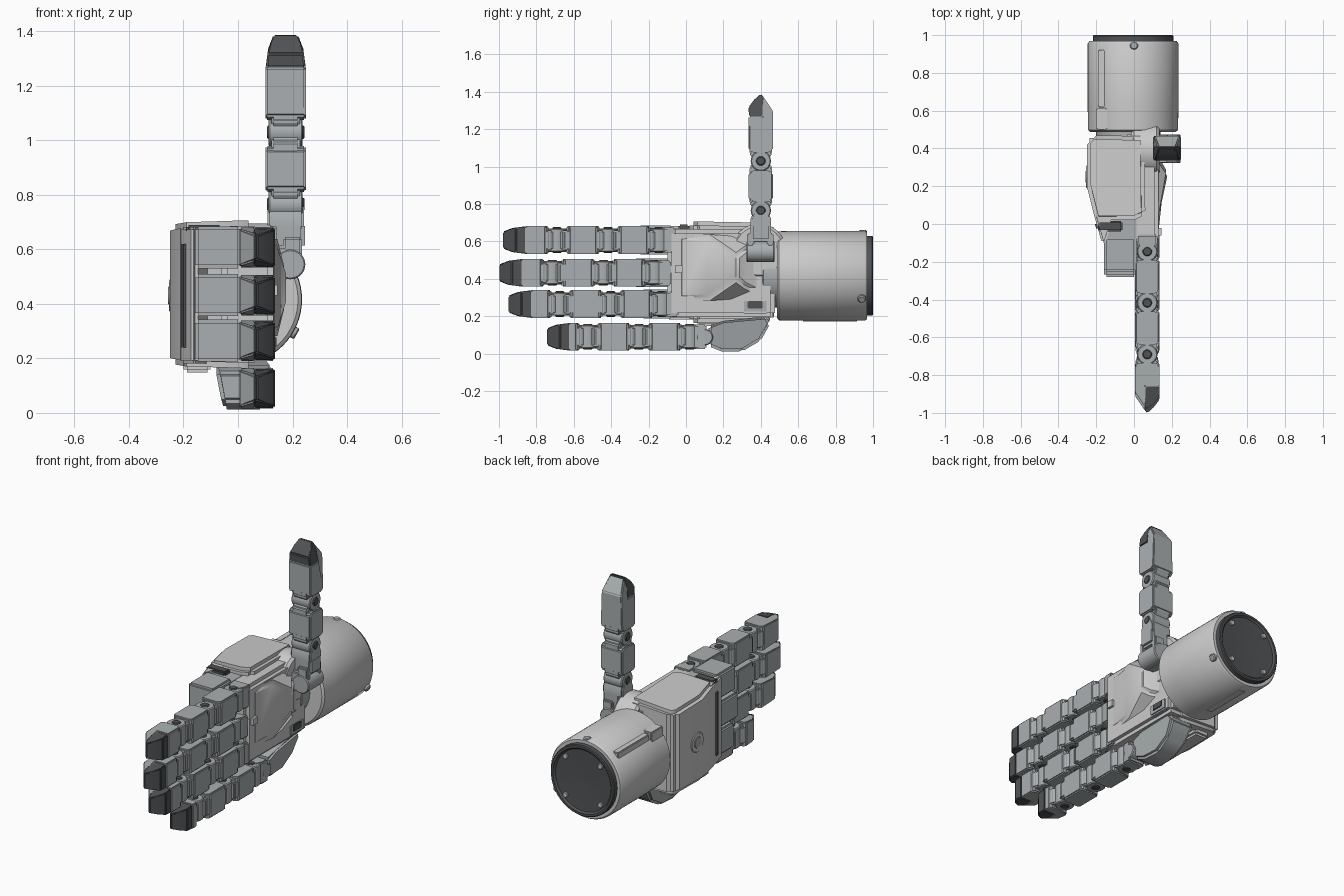
import bpy, bmesh, math
from mathutils import Vector

if "Cube" in bpy.data.objects:
    bpy.data.objects.remove(bpy.data.objects["Cube"])

X, Y, Z = Vector((1, 0, 0)), Vector((0, 1, 0)), Vector((0, 0, 1))


def material(name, c):
    m = bpy.data.materials.new(name)
    m.diffuse_color = (*c, 1)
    m.use_nodes = True
    m.node_tree.nodes["Principled BSDF"].inputs["Base Color"].default_value = m.diffuse_color
    return m


SHELL = material("shell_grey", (0.60, 0.60, 0.60))
JOINT = material("joint_grey", (0.40, 0.43, 0.44))
DARK = material("dark_rubber", (0.08, 0.085, 0.09))


def finish(name, bm, mat, bevel=0.0, seg=2):
    bmesh.ops.recalc_face_normals(bm, faces=bm.faces)
    if bevel:
        sharp = [e for e in bm.edges if e.calc_face_angle(0) > 0.5]
        bmesh.ops.bevel(bm, geom=sharp, offset=bevel, segments=seg,
                        affect='EDGES', clamp_overlap=True)
    me = bpy.data.meshes.new(name)
    bm.to_mesh(me)
    bm.free()
    me.materials.append(mat)
    ob = bpy.data.objects.new(name, me)
    bpy.context.collection.objects.link(ob)
    return ob


def prism(name, pts, origin, axes, hw, mat=SHELL, bevel=0.008):
    """Profile (a, b[, half width]) on two axes, extruded both ways on the third."""
    a, b, w = axes
    o = Vector(origin)
    bm = bmesh.new()
    sides = []
    for s in (-1, 1):
        sides.append([bm.verts.new(o + a * p[0] + b * p[1] + w * s * (p[2] if len(p) > 2 else hw))
                      for p in pts])
    n = len(pts)
    for s in sides:
        bm.faces.new(s)
    for i in range(n):
        j = (i + 1) % n
        bm.faces.new((sides[0][i], sides[0][j], sides[1][j], sides[1][i]))
    return finish(name, bm, mat, bevel)


def box(name, lo, hi, mat=SHELL, bevel=0.008):
    zc, h = (lo[2] + hi[2]) / 2, (hi[2] - lo[2]) / 2
    pts = [(lo[0], lo[1]), (hi[0], lo[1]), (hi[0], hi[1]), (lo[0], hi[1])]
    return prism(name, pts, (0, 0, zc), (X, Y, Z), h, mat, bevel)


def lathe(name, profile, origin, axis, mat=SHELL, n=64):
    """Revolve (radius, height) points about an axis; ends are capped."""
    u = axis.orthogonal().normalized()
    v = axis.cross(u)
    o = Vector(origin)
    bm = bmesh.new()
    rings = [[bm.verts.new(o + axis * h + (u * math.cos(t) + v * math.sin(t)) * r)
              for t in (2 * math.pi * k / n for k in range(n))] for r, h in profile]
    for p, q in zip(rings, rings[1:]):
        for i in range(n):
            bm.faces.new((p[i], p[(i + 1) % n], q[(i + 1) % n], q[i]))
    bm.faces.new(rings[0])
    bm.faces.new(rings[-1])
    return finish(name, bm, mat)


def cyl(name, c, axis, r, length, mat=JOINT, n=32, b=0.005):
    h = length / 2
    return lathe(name, [(r - b, -h), (r, -h + b), (r, h - b), (r - b, h)], c, axis, mat, n)


def finger(name, origin, axes, joints, tip, hw=0.074):
    """Jointed digit: joints and tip are distances along the first axis."""
    l, d, w = axes
    o = Vector(origin)
    for k, j in enumerate(joints):
        cyl(f"{name}_joint_{k}", o + l * j + d * 0.065, w, 0.054, 0.125)
        cyl(f"{name}_pin_{k}", o + l * j + d * 0.065, w, 0.025, 0.138, DARK, 20)
    # base link
    a = joints[0]
    prism(f"{name}_base_link", [(a - 0.09, 0.01), (a - 0.045, 0.01), (a, 0.03), (a, 0.1),
                                (a - 0.045, 0.12), (a - 0.09, 0.12)], o, axes, hw * 0.9, JOINT)
    # middle phalanges
    for k, (a, b) in enumerate(zip(joints, joints[1:])):
        prism(f"{name}_phalanx_{k}", [(a + 0.045, 0.02), (a + 0.06, 0), (b - 0.065, 0),
              (b - 0.05, 0.02), (b - 0.05, 0.11), (b - 0.065, 0.13), (a + 0.06, 0.13),
              (a + 0.045, 0.11)], o, axes, hw, JOINT, 0.007)
        prism(f"{name}_core_{k}", [(a, 0.03), (a + 0.04, 0.004), (b - 0.035, 0.004), (b, 0.03),
              (b, 0.1), (b - 0.035, 0.126), (a + 0.04, 0.126), (a, 0.1)], o, axes, 0.052, JOINT)
    # fingertip with dark pad
    a, t = joints[-1], tip
    prism(f"{name}_distal", [(a + 0.045, 0.02), (a + 0.06, 0), (t - 0.09, 0, hw * 0.93),
          (t - 0.008, 0.056, hw * 0.62), (t - 0.05, 0.056, hw * 0.95), (t - 0.12, 0.056),
          (t - 0.12, 0.13), (a + 0.06, 0.13), (a + 0.045, 0.11)], o, axes, hw, JOINT, 0.006)
    prism(f"{name}_distal_core", [(a, 0.03), (a + 0.04, 0.004), (a + 0.1, 0.004),
          (a + 0.1, 0.126), (a + 0.04, 0.126), (a, 0.1)], o, axes, 0.052, JOINT)
    prism(f"{name}_pad", [(t - 0.122, 0.054), (t - 0.122, 0.129), (t - 0.07, 0.13, hw * 0.92),
          (t - 0.03, 0.1, hw * 0.8), (t, 0.066, hw * 0.6), (t - 0.004, 0.054, hw * 0.6),
          (t - 0.05, 0.054, hw * 0.95)], o, axes, hw * 0.97, DARK, 0.006)


# forearm sleeve, end plate and wrist
AX = (-0.005, 0, 0.416)
lathe("forearm_sleeve", [(0.225, 0.487), (0.238, 0.497), (0.24, 0.6), (0.24, 0.955),
                         (0.232, 0.968), (0.2, 0.968)], AX, Y)
lathe("forearm_end_plate", [(0.213, 0.95), (0.213, 0.995), (0.208, 1.0), (0.195, 1.0),
                            (0.185, 0.99), (0.03, 0.982)], AX, Y, DARK)
cyl("wrist_core", (-0.03, 0.46, 0.416), Y, 0.17, 0.1, JOINT)
for k in range(4):
    t = math.radians(45 + 90 * k)
    cyl(f"end_bolt_{k}", (AX[0] + 0.165 * math.cos(t), 0.988, AX[2] + 0.165 * math.sin(t)),
        Y, 0.016, 0.022, SHELL, 16, 0.003)
cyl("sleeve_screw_top", (0, 0.945, 0.65), Z, 0.022, 0.02, JOINT, 20)
cyl("sleeve_screw_side", (0.205, 0.94, 0.295), Vector((0.87, 0, -0.5)), 0.022, 0.025, JOINT, 20)
box("sleeve_rail_upper", (-0.19, 0.62, 0.55), (-0.15, 0.92, 0.604), SHELL, 0.005)
box("sleeve_rail_lower", (-0.05, 0.62, 0.172), (0.0, 0.92, 0.21), SHELL, 0.005)
box("sleeve_band", (-0.2, 0.5, 0.5), (-0.13, 0.615, 0.612), SHELL, 0.006)

# back-of-hand shell, with button and slots
prism("hand_shell", [(0.055, 0.465, 0.265), (-0.22, 0.47, 0.255), (-0.25, 0.44, 0.25),
                     (-0.25, 0.2, 0.255), (-0.205, 0.02, 0.265), (0.0, 0.02, 0.272),
                     (0.06, 0.05, 0.272)], (0, 0, 0.435), (X, Y, Z), 0.27, SHELL, 0.022)
prism("knuckle_guard", [(-0.215, 0.06), (-0.17, -0.1), (-0.15, -0.1), (-0.1, 0.06)],
      (0, 0, 0.432), (X, Y, Z), 0.25, SHELL, 0.01)
cyl("back_button", (-0.244, 0.25, 0.43), X, 0.062, 0.02, SHELL, 40, 0.007)
cyl("back_button_cap", (-0.246, 0.25, 0.43), X, 0.035, 0.022, JOINT, 32)
prism("back_slot", [(-0.207, 0.0), (-0.2, -0.025), (-0.18, -0.02), (-0.18, 0.0)],
      (0, 0, 0.43), (X, Y, Z), 0.19, DARK, 0)
box("top_slot", (-0.19, -0.04, 0.66), (-0.06, 0.015, 0.69), DARK)
box("shell_lower_lip", (-0.2, 0.06, 0.148), (-0.1, 0.42, 0.2), SHELL, 0.012)

# palm with thumb-side mound
box("palm", (-0.06, -0.1, 0.195), (0.13, 0.475, 0.665), SHELL, 0.022)
prism("palm_mound", [(-0.06, 0.1, 0.19), (-0.04, 0.13, 0.17), (0.12, 0.147, 0.16),
                     (0.27, 0.18, 0.06), (0.32, 0.15, 0.1), (0.46, 0.1, 0.17)],
      (0, 0, 0.46), (Y, X, Z), 0.2, SHELL, 0.02)
box("palm_edge_button", (0.09, -0.08, 0.41), (0.145, 0.0, 0.49), SHELL, 0.02)
box("palm_window", (0.08, 0.3, 0.215), (0.137, 0.44, 0.29), JOINT, 0.01)
box("palm_window_slot", (0.1, 0.33, 0.24), (0.142, 0.41, 0.28), DARK, 0.004)

# three fingers and their knuckle blocks
for name, zc, first, tip in (("index", 0.607, 0.145, 0.98), ("middle", 0.432, 0.17, 1.0),
                             ("ring", 0.265, 0.13, 0.95)):
    finger(name + "_finger", (0.005, 0, zc), (-Y, X, Z),
           (first, first + 0.272, first + 0.545), tip)
    box(name + "_knuckle", (-0.158, -first - 0.11, zc - 0.077), (0.012, -0.07, zc + 0.077), JOINT, 0.012)
    box(name + "_knuckle_stem", (-0.15, -0.1, zc - 0.06), (0.02, 0.04, zc + 0.06), JOINT)

# little finger on its own pod
finger("little_finger", (0.005, 0, 0.09), (-Y, X, Z), (-0.02, 0.252, 0.525), 0.745)
cyl("little_finger_swivel", (0.07, 0.1, 0.088), X, 0.044, 0.11)
prism("little_finger_pod", [(0.12, 0.04, 0.08), (0.19, 0.012, 0.075), (0.3, 0.012, 0.065),
                            (0.4, 0.07, 0.07), (0.45, 0.16, 0.075), (0.43, 0.2, 0.09),
                            (0.2, 0.175, 0.11), (0.12, 0.15, 0.1)],
      (0.02, 0, 0), (Y, Z, X), 0.1, JOINT, 0.014)

# thumb, its hinge and socket
cyl("thumb_socket", (0.06, 0.39, 0.55), X, 0.145, 0.15, SHELL, 48, 0.015)
finger("thumb", (0.175, 0.465, 0), (Z, -Y, X), (0.765, 1.03), 1.388)
box("thumb_root", (0.125, 0.345, 0.6), (0.245, 0.455, 0.7), JOINT, 0.014)
cyl("thumb_hinge", (0.192, 0.398, 0.545), Y, 0.055, 0.15)
box("thumb_mount", (0.1, 0.325, 0.49), (0.19, 0.47, 0.615), JOINT, 0.012)
for k, y in enumerate((0.345, 0.45)):
    box(f"thumb_yoke_{k}", (0.165, y - 0.018, 0.53), (0.235, y + 0.018, 0.645), JOINT)

# smooth rounded areas, keep hard edges
bpy.ops.object.select_all(action='SELECT')
bpy.context.view_layer.objects.active = bpy.data.objects["palm"]
bpy.ops.object.shade_smooth_by_angle(angle=math.radians(32))
